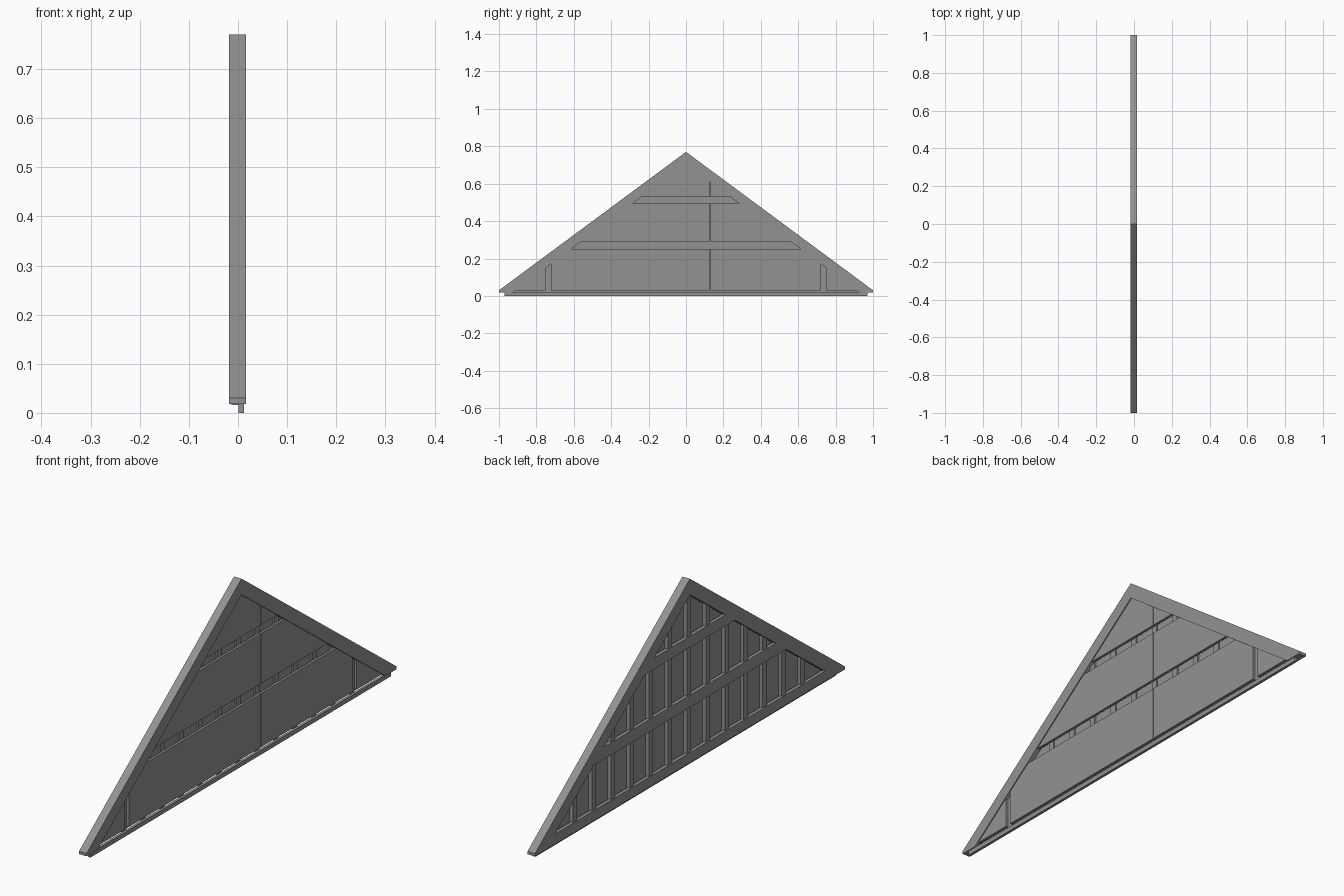
import bpy
import bmesh

cube = bpy.data.objects.get("Cube")
if cube:
    bpy.data.objects.remove(cube)

grey = bpy.data.materials.new("plain grey")
grey.use_nodes = True
colour = (0.29, 0.29, 0.29, 1)
grey.diffuse_color = colour
grey.node_tree.nodes["Principled BSDF"].inputs["Base Color"].default_value = colour

# Main dimensions
APEX, SLOPE, INNER, FOOT = 0.77, 0.74, 0.705, 0.018
BACK, FRONT = -0.018, 0.016          # rafter faces along x
PANEL_BACK, PANEL_FRONT = 0.002, 0.012
RAIL_FRONT, STUD_BACK = -0.004, -0.013


def inner_z(y):
    """Height of the rafter's inner edge at y."""
    return INNER - SLOPE * abs(y)


def inner_y(z):
    """Half width between the rafters at height z."""
    return (INNER - z) / SLOPE


def prism(name, outlines, x0, x1):
    """Extrude flat (y, z) outlines from x0 to x1 as one object."""
    bm = bmesh.new()
    for outline in outlines:
        face = bm.faces.new([bm.verts.new((x0, y, z)) for y, z in outline])
        moved = bmesh.ops.extrude_face_region(bm, geom=[face])["geom"]
        verts = [v for v in moved if isinstance(v, bmesh.types.BMVert)]
        bmesh.ops.translate(bm, verts=verts, vec=(x1 - x0, 0, 0))
    # Put back the cap that the extrusion may leave open
    open_edges = [e for e in bm.edges if e.is_boundary]
    if open_edges:
        bmesh.ops.holes_fill(bm, edges=open_edges, sides=0)
    bmesh.ops.recalc_face_normals(bm, faces=bm.faces)
    mesh = bpy.data.meshes.new(name)
    bm.to_mesh(mesh)
    bm.free()
    mesh.materials.append(grey)
    obj = bpy.data.objects.new(name, mesh)
    bpy.context.collection.objects.link(obj)
    return obj


def cell(a, b, z0, z1):
    """Rectangle on the +y half, trimmed by the sloping rafter edge."""
    pts = [(a, z0), (min(b, inner_y(z0)), z0)]
    if b < inner_y(z0):
        pts.append((b, min(z1, inner_z(b))))
    if inner_z(b) < z1 and inner_y(z1) > a:
        pts.append((inner_y(z1), z1))
    pts.append((a, min(z1, inner_z(a))))
    return pts


def flip(pts, side):
    return [(side * y, z) for y, z in pts]


# Sloping rafters with a short upright cut at the feet
rafter = [(0, APEX), (1, 0.03), (1, FOOT), (inner_y(FOOT), FOOT), (0, INNER)]
for side, label in ((1, "back"), (-1, "front")):
    prism(label + "_rafter", [flip(rafter, side)], BACK, FRONT)

# Horizontal rails, flush with the framed side
for label, z0, z1 in (("base", FOOT, 0.06), ("middle", 0.245, 0.295), ("upper", 0.49, 0.535)):
    w0, w1 = inner_y(z0), inner_y(z1)
    prism(label + "_rail", [[(-w0, z0), (w0, z0), (w1, z1), (-w1, z1)]], BACK, RAIL_FRONT)

# Upright studs at even spacing, tops cut to the roof slope
PITCH, HALF = 0.1225, 0.0135
for i in range(-6, 7):
    y = i * PITCH
    a, b = y - HALF, y + HALF
    outline = [(a, 0.016), (b, 0.016), (b, inner_z(b))]
    if i == 0:
        outline.append((0, INNER))
    outline.append((a, inner_z(a)))
    prism("stud", [outline], STUD_BACK, PANEL_BACK)

# Cladding in three rows, with open joints between the sheets
rows = (("lower", 0.03, 0.25), ("middle", 0.29, 0.495), ("upper", 0.53, INNER))
for label, z0, z1 in rows:
    columns = [(1, 0, 0.128), (1, 0.131, 0.722), (-1, 0, 0.722)]
    if label == "lower":
        columns += [(s, 0.748, 1) for s in (1, -1)]
    sheets = [flip(cell(a, b, z0, z1), s) for s, a, b in columns]
    prism(label + "_cladding", sheets, PANEL_BACK, PANEL_FRONT)

# Skirting strip below the frame
prism("skirting", [[(-0.97, 0), (0.97, 0), (0.97, FOOT), (-0.97, FOOT)]], 0.001, PANEL_FRONT)
